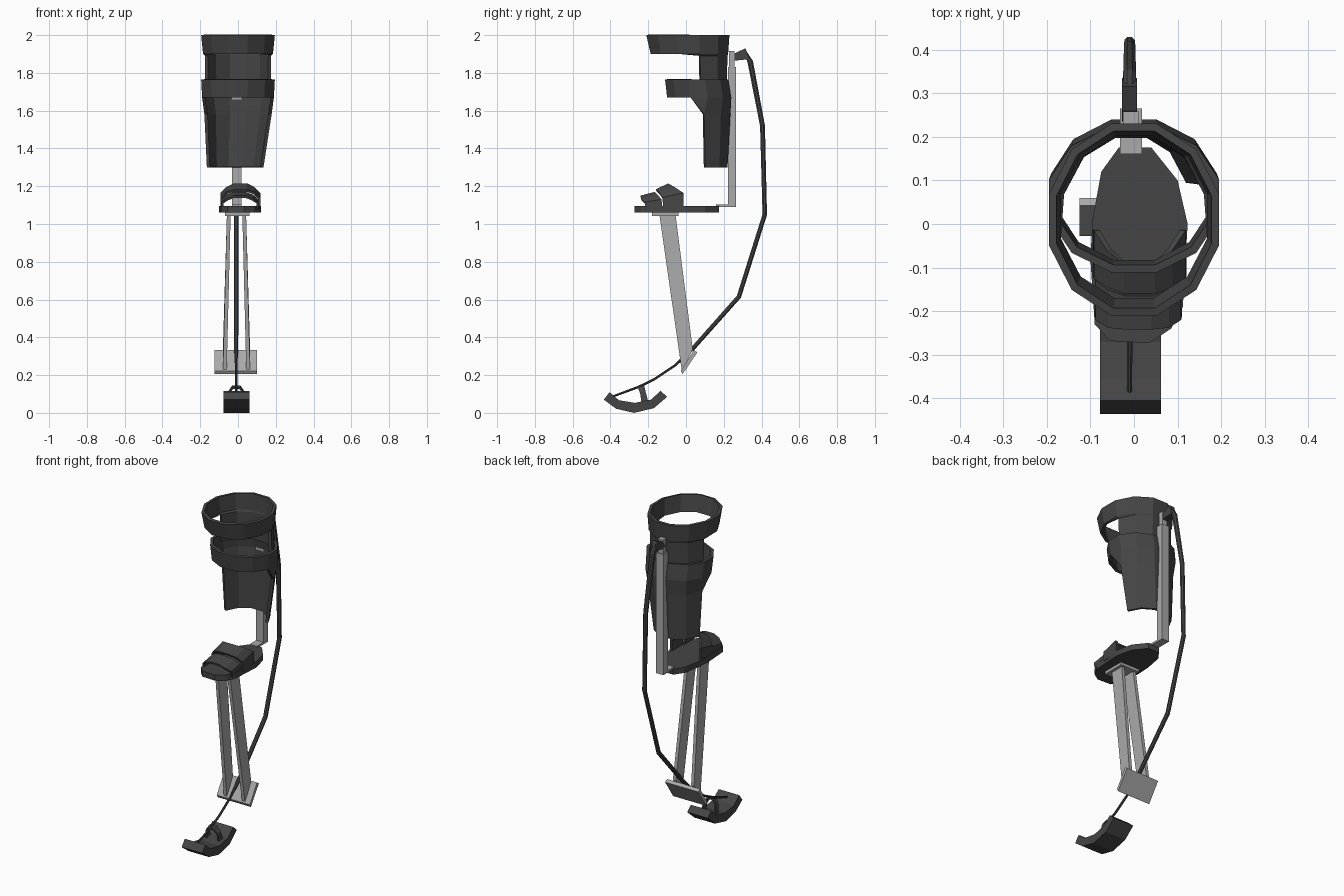
import bpy, bmesh
from math import sin, cos, pi, radians
from mathutils import Vector

if "Cube" in bpy.data.objects:
    bpy.data.objects.remove(bpy.data.objects["Cube"])


def material(name, v):
    m = bpy.data.materials.new(name)
    m.diffuse_color = (v, v, v, 1)
    m.use_nodes = True
    m.node_tree.nodes["Principled BSDF"].inputs["Base Color"].default_value = m.diffuse_color
    return m


DARK = material("dark_grey", 0.06)
LIGHT = material("light_grey", 0.4)


def make(name, verts, faces, mat, thickness=0, fix=True):
    me = bpy.data.meshes.new(name)
    me.from_pydata(verts, [], faces)
    if fix:
        bm = bmesh.new()
        bm.from_mesh(me)
        bmesh.ops.recalc_face_normals(bm, faces=bm.faces)
        bm.to_mesh(me)
        bm.free()
    me.materials.append(mat)
    ob = bpy.data.objects.new(name, me)
    bpy.context.collection.objects.link(ob)
    if thickness:
        mod = ob.modifiers.new("thickness", "SOLIDIFY")
        mod.thickness, mod.offset = thickness, -1
    return ob


def loft(name, rings, mat):
    """Closed solid through matching rings of points."""
    n = len(rings[0])
    verts = [p for r in rings for p in r]
    faces = [(k * n + i, k * n + (i + 1) % n, (k + 1) * n + (i + 1) % n, (k + 1) * n + i)
             for k in range(len(rings) - 1) for i in range(n)]
    faces += [tuple(range(n)), tuple(range(len(verts) - n, len(verts)))]
    return make(name, verts, faces, mat)


def box(name, x0, x1, y0, y1, z0, z1, mat):
    return loft(name, [[(x0, y0, z), (x1, y0, z), (x1, y1, z), (x0, y1, z)] for z in (z0, z1)], mat)


def prism(name, x0, x1, profile, mat):
    return loft(name, [[(x, y, z) for y, z in profile] for x in (x0, x1)], mat)


def tube(name, x, path, mat, sides=8):
    """Sweep a round section along (y, z, radius) points."""
    rings, pts = [], [Vector((x, y, z)) for y, z, r in path]
    for i, p in enumerate(pts):
        t = (pts[min(i + 1, len(pts) - 1)] - pts[max(i - 1, 0)]).normalized()
        nrm, r = t.cross(Vector((1, 0, 0))), path[i][2]
        rings.append([p + Vector((r * cos(a), 0, 0)) + nrm * r * sin(a)
                      for a in ((k + .5) * 2 * pi / sides for k in range(sides))])
    return loft(name, rings, mat)


def strap(name, cx, half, thick):
    """Arch mirrored in x from (x, front y, front z, back y, back z) points."""
    pts = [(-x, *rest) for x, *rest in half] + half[::-1]
    verts = [v for x, ya, za, yb, zb in pts for v in ((cx + x, ya, za), (cx + x, yb, zb))]
    faces = [(2 * i, 2 * i + 2, 2 * i + 3, 2 * i + 1) for i in range(len(pts) - 1)]
    return make(name, verts, faces, DARK, thick, fix=False)


def cuff(name, rows, full_rows):
    """Twelve-sided shell: the first rows go all round, later rows only cover the back."""
    verts, faces = [], []
    for cx, cy, rx, ry, z in rows:
        for k in range(12):
            a = radians(15 + 30 * k)
            verts.append((cx + rx / .966 * cos(a), cy + ry / .966 * sin(a), z))
    for r in range(len(rows) - 1):
        u, d = r * 12, r * 12 + 12
        closed = r < full_rows - 1
        for k in range(12 if closed else 5):
            j = (k + 1) % 12
            faces.append((d + k, d + j, u + j, u + k))
        if r == full_rows - 1:   # gussets where the band meets the back panel
            faces += [(u + 11, d, u), (d + 5, u + 6, u + 5)]
    ob = make(name, verts, faces, DARK, 0.018, fix=False)
    bm = bmesh.new()
    bm.from_mesh(ob.data)
    bmesh.ops.delete(bm, geom=[v for v in bm.verts if not v.link_faces], context='VERTS')
    bm.to_mesh(ob.data)
    bm.free()


# Leg cuffs
cuff("upper_cuff", [(0, .01, .195, .22, 2.0), (0, .018, .185, .205, 1.9),
                    (0, .02, .175, .2, 1.89), (0, .03, .175, .185, 1.73)], 2)
cuff("calf_cuff", [(0, .057, .195, .168, 1.765), (0, .07, .19, .17, 1.67),
                   (0, .045, .178, .19, 1.58), (-.015, .06, .15, .16, 1.3)], 2)

# Back support bar and its foot
box("support_bar", -.032, .018, .222, .265, 1.09, 1.83, LIGHT)
box("support_post", -.025, .011, .228, .258, 1.83, 1.915, LIGHT)
box("support_foot", -.032, .018, .16, .265, 1.09, 1.102, LIGHT)

# Long bowed spring and its upper clamp
tube("spring", -.01, [(.25, 1.875, .014), (.315, 1.905, .015), (.34, 1.86, .016), (.405, 1.52, .014),
                      (.417, 1.05, .013), (.28, .615, .013), (.04, .345, .012), (-.06, .25, .007),
                      (-.17, .177, .007), (-.25, .138, .007), (-.385, .088, .006)], DARK)
prism("spring_clamp", -.027, .007, [(.235, 1.87), (.26, 1.905), (.315, 1.93), (.335, 1.87),
                                    (.31, 1.87), (.26, 1.865)], DARK)

# Foot platform
outline = [(-.035, .175), (.04, .175), (.10, .10), (.123, 0), (.112, -.19), (.085, -.24),
           (.035, -.273), (-.055, -.268), (-.09, -.23), (-.10, -.08), (-.095, .01), (-.075, .12)]
loft("foot_platform", [[(x, y, z) for x, y in outline] for z in (1.06, 1.095)], DARK)
box("platform_mount", -.07, .06, -.18, -.04, 1.043, 1.06, LIGHT)

# Toe and instep straps
strap("toe_strap", .01, [(.1, -.21, 1.08, -.125, 1.08), (.098, -.22, 1.115, -.13, 1.13),
                         (.07, -.238, 1.135, -.15, 1.155), (.03, -.242, 1.15, -.165, 1.17)], .012)
strap("instep_strap", .013, [(.107, -.12, 1.08, -.012, 1.08), (.105, -.125, 1.14, -.015, 1.165),
                             (.075, -.145, 1.17, -.06, 1.195), (.035, -.16, 1.183, -.095, 1.215)], .014)

# Pair of leg struts, splayed outward toward the bottom
for side, s in (("left", -1), ("right", 1)):
    top, bottom = -.008 + s * .041, -.008 + s * .062
    w = .01
    loft(side + "_strut",
         [[(top - w, -.14, 1.045), (top + w, -.14, 1.045), (top + w, -.055, 1.045), (top - w, -.055, 1.045)],
          [(bottom - w, -.022, .22), (bottom + w, -.022, .22), (bottom + w, .036, .335), (bottom - w, .036, .335)]],
         LIGHT)

# Sloping knee plate
prism("lower_plate", -.125, .10, [(-.018, .205), (.06, .32), (.042, .332), (-.028, .222)], LIGHT)

# Curved ground pad and its spring bracket
prism("ground_pad", -.078, .062,
      [(-.435, .07), (-.37, .022), (-.275, 0), (-.17, .025), (-.10, .085),
       (-.135, .117), (-.185, .07), (-.27, .053), (-.355, .067), (-.405, .11)], DARK)
strap("pad_bracket", -.009, [(.048, -.235, .05, -.2, .06), (.042, -.243, .105, -.215, .115),
                             (.022, -.255, .135, -.222, .145)], .01)
